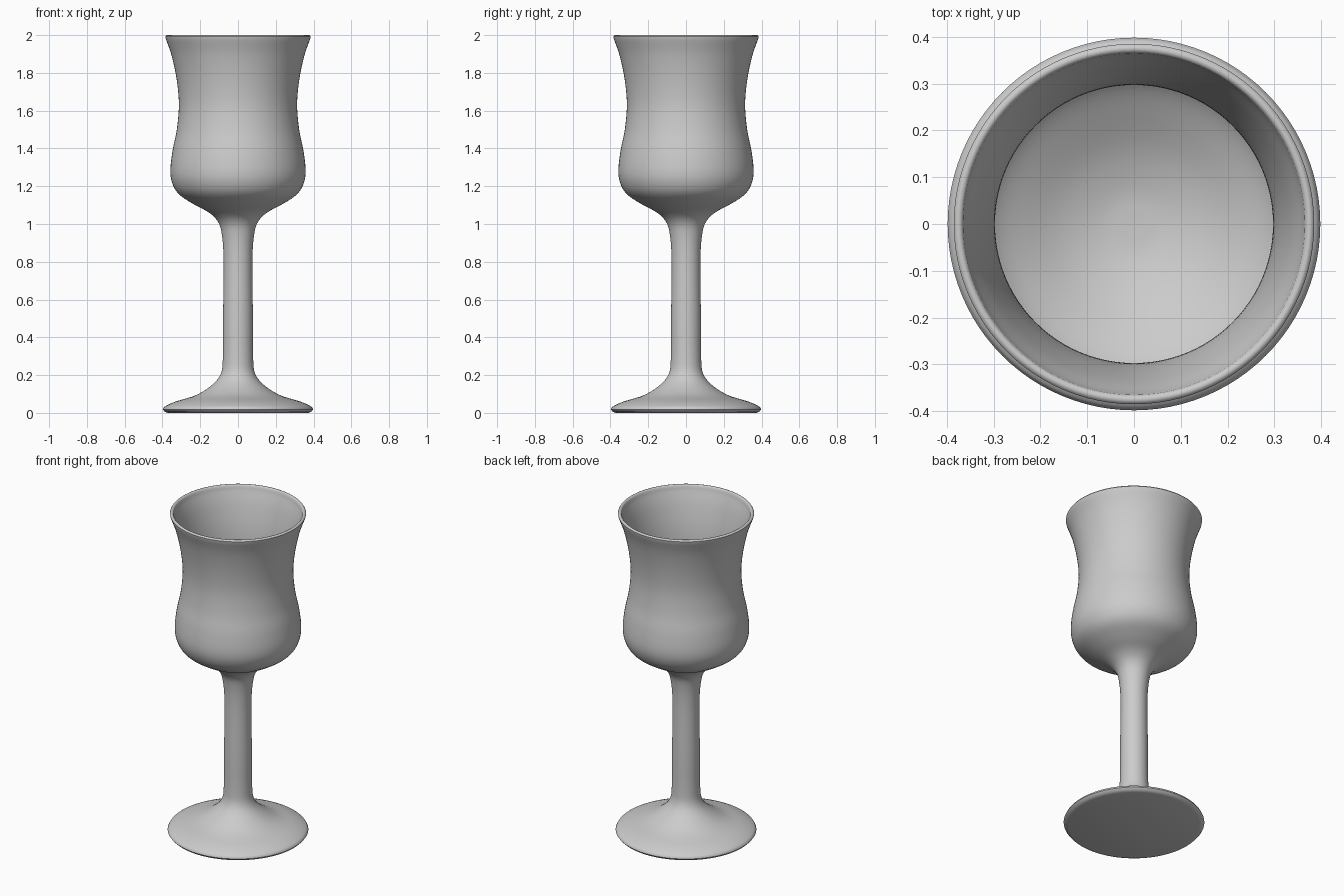
import bpy, bmesh, math
from mathutils import Vector

cube = bpy.data.objects.get("Cube")
if cube:
    bpy.data.objects.remove(cube, do_unlink=True)

SIDES = 96

grey = bpy.data.materials.new("plain grey")
grey.use_nodes = True
grey.diffuse_color = (0.6, 0.6, 0.6, 1)
grey.node_tree.nodes["Principled BSDF"].inputs["Base Color"].default_value = (0.6, 0.6, 0.6, 1)


def smooth_path(points, steps=5):
    """Catmull-Rom curve through (radius, height) points."""
    p = [Vector(q) for q in points]
    p = [p[0] * 2 - p[1]] + p + [p[-1] * 2 - p[-2]]
    path = []
    for a, b, c, d in zip(p, p[1:], p[2:], p[3:]):
        for i in range(steps):
            t = i / steps
            path.append((b * 2 + (c - a) * t + (a * 2 - b * 5 + c * 4 - d) * t ** 2
                         + (b * 3 - a - c * 3 + d) * t ** 3) / 2)
    return path + [p[-2]]


def lathe(name, profile):
    bm = bmesh.new()
    verts = [bm.verts.new((max(r, 0), 0, z)) for r, z in profile]
    edges = [bm.edges.new(pair) for pair in zip(verts, verts[1:])]
    bmesh.ops.spin(bm, geom=verts + edges, cent=(0, 0, 0), axis=(0, 0, 1),
                   angle=math.tau, steps=SIDES)
    bmesh.ops.remove_doubles(bm, verts=bm.verts, dist=0.0002)
    bmesh.ops.recalc_face_normals(bm, faces=bm.faces)
    mesh = bpy.data.meshes.new(name)
    bm.to_mesh(mesh)
    bm.free()
    mesh.materials.append(grey)
    obj = bpy.data.objects.new(name, mesh)
    bpy.context.collection.objects.link(obj)
    bpy.ops.object.select_all(action="DESELECT")
    obj.select_set(True)
    bpy.context.view_layer.objects.active = obj
    bpy.ops.object.shade_smooth_by_angle(angle=math.radians(40))
    return obj


# Flat underside and rounded edge of the foot
base = [(0, 0), (0.37, 0), (0.388, 0.006)]
# Foot, stem and outer wall of the bowl
outside = [(0.398, 0.018), (0.385, 0.035), (0.33, 0.06), (0.22, 0.095), (0.135, 0.15),
           (0.09, 0.21), (0.08, 0.3), (0.079, 0.5), (0.076, 0.8), (0.085, 0.94),
           (0.105, 1.01), (0.153, 1.06), (0.235, 1.105), (0.31, 1.155), (0.346, 1.21),
           (0.358, 1.28), (0.347, 1.385), (0.324, 1.5), (0.313, 1.63), (0.324, 1.76),
           (0.351, 1.89), (0.384, 1.985)]
# Rounded lip
lip = [(0.385, 1.992), (0.381, 1.998), (0.375, 2.0), (0.369, 1.998), (0.365, 1.992)]
# Inner wall and floor of the bowl
inside = [(0.363, 1.98), (0.334, 1.89), (0.307, 1.76), (0.297, 1.63), (0.307, 1.5),
          (0.33, 1.385), (0.34, 1.28), (0.328, 1.22), (0.295, 1.172), (0.225, 1.125),
          (0.15, 1.085), (0.07, 1.06), (0, 1.055)]

lathe("goblet", base + smooth_path(outside) + lip + smooth_path(inside))
